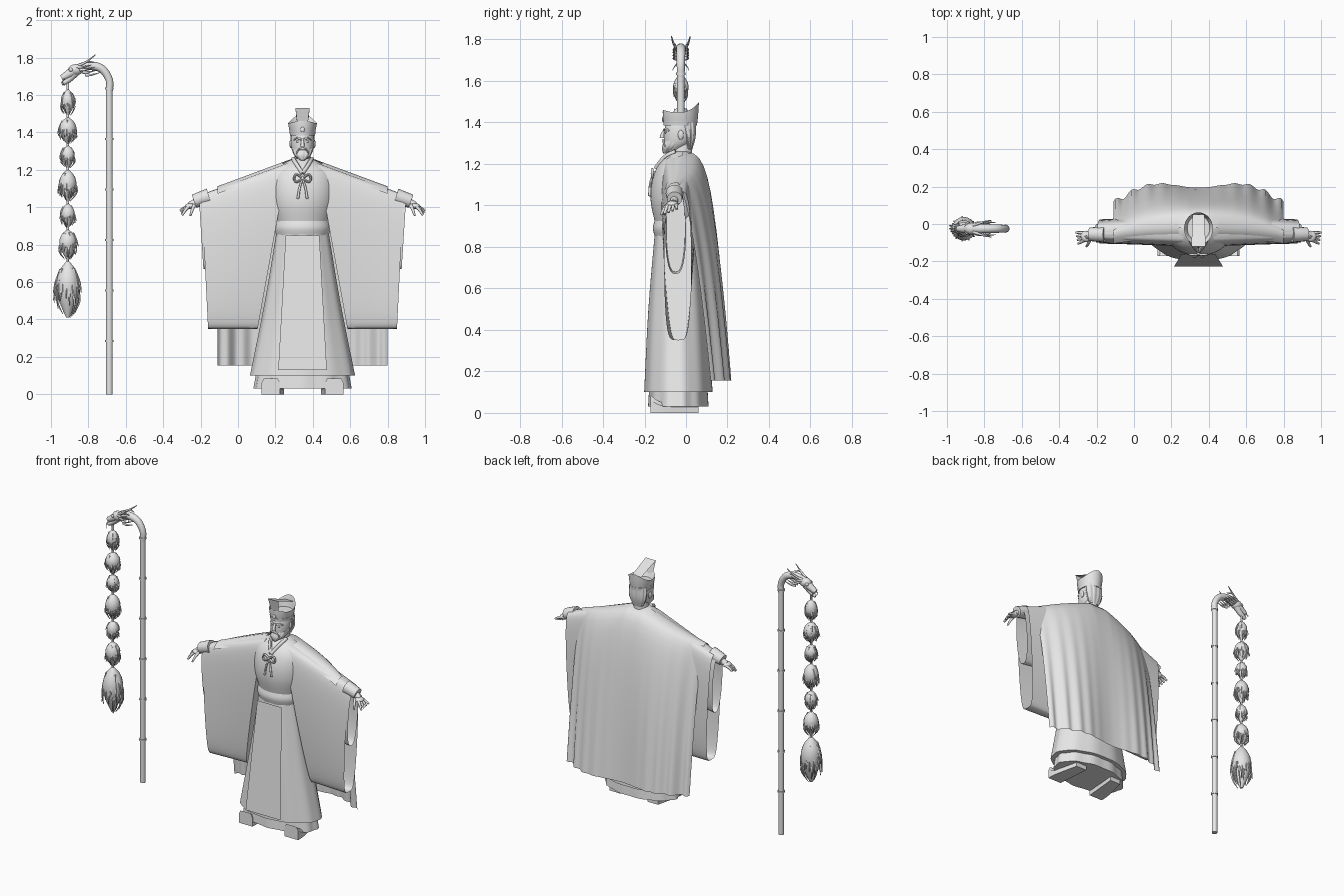
import bpy, bmesh, math, random
from mathutils import Vector, Quaternion

random.seed(4)
cube = bpy.data.objects.get("Cube")
if cube:
    bpy.data.objects.remove(cube, do_unlink=True)

grey = bpy.data.materials.new("plain grey")
grey.use_nodes = True
colour = (.8, .8, .8, 1)
grey.diffuse_color = colour
grey.node_tree.nodes["Principled BSDF"].inputs["Base Color"].default_value = colour

FIGURE = Vector((.345, 0, 0))
STAFF = Vector((-.688, -.025, 0))


def smooth(rows, steps=4):
    """Ease a few rows of numbers into a flowing series."""
    result = []
    last = len(rows) - 1
    for i in range(last):
        around = list(zip(rows[max(i - 1, 0)], rows[i], rows[i + 1], rows[min(i + 2, last)]))
        for k in range(steps):
            t = k / steps
            result.append([q + t / 2 * (r - p + t * (2 * p - 5 * q + 4 * r - s + t * (3 * (q - r) + s - p)))
                           for p, q, r, s in around])
    return result + [rows[last]]


def circle(count):
    return [(math.cos(k * math.tau / count), math.sin(k * math.tau / count)) for k in range(count)]


def skin(bm, rings, closed=True, end_cap=True):
    """Bridge rows of points into a surface."""
    rows = [[bm.verts.new(point) for point in ring] for ring in rings]
    count = len(rows[0])
    for lower, upper in zip(rows, rows[1:]):
        for i in range(count if closed else count - 1):
            j = (i + 1) % count
            bm.faces.new((lower[i], lower[j], upper[j], upper[i]))
    if closed:
        bm.faces.new(rows[0])
        if end_cap:
            bm.faces.new(rows[-1])


def tube(bm, points, thick, tip, sides=8):
    """Round strand along a flowing path, tapering from thick to tip."""
    path = [Vector(point) for point in smooth(points)]
    last = len(path) - 1
    rings, heading, turn = [], Vector((0, 0, 1)), Quaternion()
    for i, point in enumerate(path):
        way = (path[min(i + 1, last)] - path[max(i - 1, 0)]).normalized()
        turn = heading.rotation_difference(way) @ turn
        heading = way
        radius = thick + (tip - thick) * i / last
        rings.append([point + turn @ Vector((u, v, 0)) * radius for u, v in circle(sides)])
    skin(bm, rings)


def ball(bm, centre, size):
    for vert in bmesh.ops.create_uvsphere(bm, u_segments=16, v_segments=10, radius=1)["verts"]:
        vert.co = [c + a * b for c, a, b in zip(centre, vert.co, size)]


def finish(name, bm, origin=FIGURE, mirror=False, angle=45):
    bmesh.ops.recalc_face_normals(bm, faces=bm.faces)
    mesh = bpy.data.meshes.new(name)
    bm.to_mesh(mesh)
    bm.free()
    mesh.materials.append(grey)
    part = bpy.data.objects.new(name, mesh)
    part.location = origin
    bpy.context.collection.objects.link(part)
    if mirror:
        part.modifiers.new("mirror", "MIRROR")
    bpy.ops.object.select_all(action="DESELECT")
    part.select_set(True)
    bpy.context.view_layer.objects.active = part
    bpy.ops.object.shade_smooth_by_angle(angle=math.radians(angle))
    return part


def loft(name, rows, ripple=0):
    """Oval body; rows are height, half width, front y and back y."""
    bm = bmesh.new()
    rings = []
    for z, width, front, back in smooth(rows):
        ring = []
        for k, (u, v) in enumerate(circle(88)):
            fold = 1 + ripple * math.sin(k * math.pi / 4)
            ring.append((width * fold * u, (front + back) / 2 + (back - front) / 2 * fold * v, z))
        rings.append(ring)
    skin(bm, rings)
    return finish(name, bm)


def shoulder(d):
    """Height of the shoulder line at distance d from the centre."""
    return 1.25 - max(0, d - .06) * .37


# Robe, belt and chest
loft("under_robe", [(.03, .26, -.18, .11), (.2, .23, -.17, .1)], ripple=.02)
loft("skirt", [(.1, .28, -.2, .13), (.5, .2, -.18, .1), (.86, .14, -.15, .06)], ripple=.01)
loft("belt", [(.85, .14, -.15, .06), (.89, .15, -.16, .07), (.93, .14, -.15, .06)])
loft("chest", [(.92, .14, -.15, .06), (1.02, .17, -.17, .09), (1.12, .175, -.163, .09),
               (1.2, .15, -.13, .07), (1.26, .05, -.07, .02)])
bm = bmesh.new()
skin(bm, [[(-.09, -.16, .85), (.09, -.16, .85)], [(-.13, -.226, .13), (.13, -.226, .13)]], closed=False)
finish("front_panel", bm)

# Crossed collar and ribbon bow
bm = bmesh.new()
tube(bm, [(.05, -.05, 1.26), (.035, -.1, 1.235), (0, -.145, 1.18)], .011, .011)
finish("collar", bm, mirror=True)
bm = bmesh.new()
knot = Vector((0, -.158, 1.155))
ball(bm, knot, (.012, .012, .012))
finish("ribbon_knot", bm)
bm = bmesh.new()
tube(bm, [knot + Vector((.045 * math.sin(t * math.pi), -.005, .02 * math.sin(t * math.tau)))
          for t in (0, .25, .5, .75, 1)], .006, .006)
tube(bm, [knot, knot + Vector((.015, -.014, -.05)), knot + Vector((.025, -.018, -.11))], .005, .007)
finish("ribbon_bow", bm, mirror=True)

# Cape draped over the shoulders and arms, with a short lap at the front
bm = bmesh.new()
grid = []
for j in range(-2, 13):
    fall = max(j, 0) ** 2 / 144
    lap = max(-j, 0)
    row = []
    for k in range(-48, 49):
        d = .455 * k / 48
        across = abs(k / 48)
        middle = .23 * fall ** .28 - .02
        edge = .17 * fall ** .6 - .045
        y = middle + (edge - middle) * across ** 3 - .03 * lap
        y += fall * (.018 * across ** 2 * math.sin(75 * abs(d)) - .016 * math.cos(12.5 * d))
        top = shoulder(abs(d)) + .008
        row.append((d, y, top - fall * (top - .155) - .01 * lap ** 2))
    grid.append(row)
skin(bm, grid, closed=False)
throat = [f for f in bm.faces if abs(f.calc_center_median().x) < .1 and f.calc_center_median().y < -.03]
bmesh.ops.delete(bm, geom=throat, context="FACES")
finish("cape", bm, angle=60)


def sleeve(name, square, start, end):
    """Hanging bag open at the wrist; ends are top d, bottom d, bottom z, y, upper and lower half depth."""
    bm = bmesh.new()
    rings = []
    for top_d, low_d, low, y, upper, lower in smooth([start, end]):
        top = shoulder(top_d) - .004
        ring = []
        for u, v in circle(48):
            t = (1 - u) / 2
            depth = (upper + (lower - upper) * t) * math.copysign(abs(v) ** square, v)
            ring.append((top_d + (low_d - top_d) * t, y + depth, top + (low - top) * t))
        rings.append(ring)
    skin(bm, rings, end_cap=False)
    finish(name, bm, mirror=True)


sleeve("sleeves", .4, (.08, .24, .35, -.035, .1, .05), (.54, .505, .35, -.04, .065, .065))
sleeve("inner_sleeves", .7, (.42, .45, .68, -.05, .045, .045), (.555, .53, .67, -.05, .05, .05))

# Cuffs and hands
bm = bmesh.new()
tube(bm, [(.5, -.055, 1.058), (.54, -.055, 1.046), (.58, -.055, 1.032)], .043, .036, 16)
finish("cuffs", bm, mirror=True)
bm = bmesh.new()
tube(bm, [(.56, -.055, 1.035), (.6, -.06, 1.01)], .02, .02)
ball(bm, (.6, -.066, 1.006), (.03, .03, .016))
for k in range(4):
    root = Vector((.61, -.048 - .013 * k, 1.003))
    tip = Vector((.655 - .004 * k, -.045 - .02 * k, .982 - .008 * k))
    tube(bm, [root, root.lerp(tip, .5) + Vector((0, 0, .004)), tip], .01, .006)
tube(bm, [(.58, -.08, 1.01), (.59, -.105, .985), (.6, -.12, .955)], .011, .005)
finish("hands", bm, mirror=True)

# Shoes with raised toes
bm = bmesh.new()
outline = [(-1, 0), (1, 0), (1, .7), (.75, 1), (-.75, 1), (-1, .7)]
skin(bm, [[(x + wide * u, y, tall * v) for u, v in outline] for x, y, wide, tall in
          smooth([(.14, .06, .04, .04), (.165, -.1, .05, .045), (.17, -.17, .05, .085)])])
finish("shoes", bm, mirror=True, angle=30)

# Head, face, hair and beard
loft("neck", [(1.2, .05, -.07, .03), (1.3, .04, -.07, .03)])
loft("head", [(1.26, .03, -.1, -.03), (1.3, .055, -.105, .02), (1.36, .063, -.105, .04), (1.42, .055, -.09, .04)])
loft("beard", [(1.25, .01, -.11, -.08), (1.28, .045, -.115, -.03), (1.315, .056, -.1, -.01)], ripple=.03)
loft("hair", [(1.27, .035, 0, .03), (1.33, .06, -.01, .046), (1.4, .062, -.03, .048)], ripple=.05)
bm = bmesh.new()
tube(bm, [(0, -.1, 1.365), (0, -.112, 1.345), (0, -.115, 1.325)], .006, .012)
finish("nose", bm)
bm = bmesh.new()
ball(bm, (.024, -.097, 1.352), (.011, .006, .006))
ball(bm, (.062, -.025, 1.34), (.008, .014, .023))
tube(bm, [(.01, -.105, 1.363), (.03, -.1, 1.37), (.047, -.082, 1.36)], .006, .004)
tube(bm, [(0, -.11, 1.313), (.02, -.11, 1.308), (.034, -.102, 1.285)], .007, .003)
finish("eyes_ears_brows_and_moustache", bm, mirror=True)

# Hat with a crown rising at the back and a tall bent board
hat = loft("hat_crown", [(1.385, .064, -.105, .05), (1.45, .077, -.112, .062), (1.42, .06, -.09, .045)])
for vert in hat.data.vertices:
    rim = max(0, (vert.co.z - 1.42) / .03)
    vert.co.z += rim * (.045 * max(0, (vert.co.y + .02) / .08) ** 2 + .01 * max(0, (-vert.co.y - .07) / .04))
loft("hat_band", [(1.385, .067, -.108, .053), (1.405, .07, -.11, .055)])
bm = bmesh.new()
board = [(-.095, 1.42, .025), (-.12, 1.53, .038), (.05, 1.465, .032)]
skin(bm, [[(-wide, y, z), (wide, y, z)] for y, z, wide in board], closed=False)
finish("hat_board", bm, angle=30)
bm = bmesh.new()
ball(bm, (0, -.11, 1.415), (.012, .006, .014))
finish("hat_jewel", bm)

# Staff with rings and a bent neck
bm = bmesh.new()
tube(bm, [(0, 0, 0), (0, 0, 1.63)], .018, .018, 16)
tube(bm, [(0, 0, 1.62), (0, 0, 1.68), (-.04, 0, 1.74), (-.11, 0, 1.757), (-.17, 0, 1.738)], .018, .026, 16)
for k in range(6):
    z = .285 + .27 * k
    tube(bm, [(0, 0, z - .006), (0, 0, z + .006)], .022, .022, 16)
finish("staff", bm, STAFF)

# Carved beast head with horns, whiskers and mane
bm = bmesh.new()
ball(bm, (-.18, 0, 1.735), (.04, .032, .03))
tube(bm, [(-.18, 0, 1.735), (-.22, 0, 1.71), (-.255, 0, 1.69)], .03, .016)
tube(bm, [(-.18, 0, 1.72), (-.22, 0, 1.68), (-.255, 0, 1.66)], .022, .01)
for s in (-1, 1):
    ball(bm, (-.205, s * .022, 1.735), (.012, .009, .01))
    tube(bm, [(-.17, s * .018, 1.755), (-.12, s * .035, 1.78), (-.075, s * .045, 1.815)], .009, .002)
    tube(bm, [(-.12, s * .035, 1.78), (-.08, s * .025, 1.775)], .006, .002)
    tube(bm, [(-.24, s * .01, 1.69), (-.25, s * .03, 1.67), (-.24, s * .04, 1.65)], .004, .001)
    for k in range(4):
        root = Vector((-.17 + .015 * k, s * .022, 1.75 - .014 * k))
        tube(bm, [root, root + Vector((.03, s * .012, 0)), root + Vector((.075, s * .01, .012))], .01, .001)
finish("beast_head", bm, STAFF)

# Hanging cord of leafy tassels
HANG = STAFF + Vector((-.222, 0, 0))
bm = bmesh.new()
tube(bm, [(0, 0, .6), (0, 0, 1.7)], .007, .007)
finish("tassel_cord", bm, HANG)
tops = (1.63, 1.48, 1.33, 1.2, 1.02, .88, .71, .4)
for i, (top, low) in enumerate(zip(tops, tops[1:])):
    height = top - low - .01
    radius = .073 if i == 6 else (.043, .053)[i % 2]
    bm = bmesh.new()
    rings = []
    for k in range(9):
        swell = radius * (.12 + .75 * math.sin(math.pi * (k / 8) ** .8))
        rings.append([(swell * u, swell * v, top - height * k / 8) for u, v in circle(16)])
    skin(bm, rings)
    for u, v in circle(26):
        start = random.uniform(.1, .5)
        end = min(1, start + random.uniform(.35, .6))
        flare = random.uniform(.95, 1.1) - 3 * max(0, end - .75)
        leaf = [(start, .5), ((start + end) / 2, .88), (end, flare)]
        tube(bm, [(u * radius * out, v * radius * out * .85, top - fall * height) for fall, out in leaf],
             radius * .16, radius * .02, 5)
    finish("tassel_" + str(i + 1), bm, HANG)
